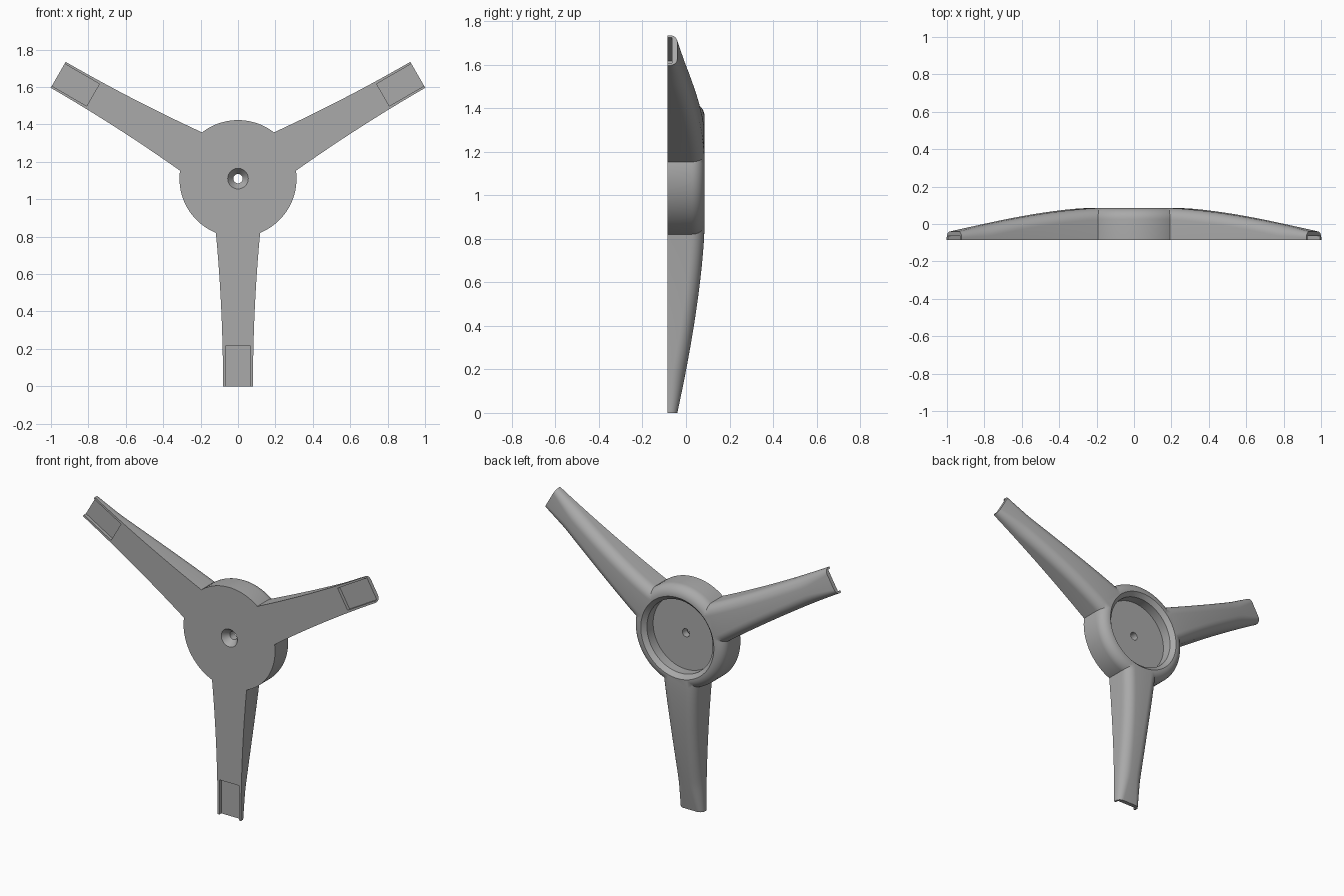
import bpy, bmesh, math
from mathutils import Matrix, Vector

if "Cube" in bpy.data.objects:
    bpy.data.objects.remove(bpy.data.objects["Cube"], do_unlink=True)

HUB_Z, ARM_LEN = 1.11, 1.11
FRONT, BACK = -0.085, 0.085
HUB_R, FILLET = 0.313, 0.06

grey = bpy.data.materials.new("matte grey")
grey.use_nodes = True
grey.diffuse_color = (0.4, 0.4, 0.4, 1)
grey.node_tree.nodes["Principled BSDF"].inputs["Base Color"].default_value = (0.4, 0.4, 0.4, 1)


def make_object(name, bm):
    bmesh.ops.recalc_face_normals(bm, faces=bm.faces)
    mesh = bpy.data.meshes.new(name)
    bm.to_mesh(mesh)
    bm.free()
    mesh.materials.append(grey)
    obj = bpy.data.objects.new(name, mesh)
    bpy.context.collection.objects.link(obj)
    return obj


def loft(name, rings):
    """Skin closed rings of points and cap both ends."""
    bm = bmesh.new()
    loops = [[bm.verts.new(p) for p in ring] for ring in rings]
    n = len(loops[0])
    for a, b in zip(loops, loops[1:]):
        for i in range(n):
            j = (i + 1) % n
            bm.faces.new((a[i], a[j], b[j], b[i]))
    bm.faces.new(loops[0])
    bm.faces.new(loops[-1])
    return make_object(name, bm)


def lathe(name, profile, steps):
    """Turn (radius, y) points about the hub axis."""
    angles = [2 * math.pi * i / steps for i in range(steps)]
    return loft(name, [[(r * math.cos(a), y, HUB_Z + r * math.sin(a)) for a in angles]
                       for r, y in profile])


def arc(cx, cy, r, start, end, steps=8):
    angles = [math.radians(start + (end - start) * i / steps) for i in range(steps + 1)]
    return [(cx + r * math.cos(a), cy + r * math.sin(a)) for a in angles]


def arm_ring(r):
    """Arm section with rounded back corners, tapering outward."""
    t = max(0, (r - 0.25) / (ARM_LEN - 0.25))
    half = 0.08 + 0.042 * (1 - t) ** 2
    top = BACK - 0.125 * t ** 1.5
    f = min(FILLET, (top - FRONT) * 0.75)
    section = [(half, FRONT)] + arc(half - f, top - f, f, 0, 90)
    section += arc(f - half, top - f, f, 90, 180) + [(-half, FRONT)]
    return [(x, y, HUB_Z - r) for x, y in section]


def combine(target, other, operation):
    mod = target.modifiers.new(operation.lower(), "BOOLEAN")
    mod.operation, mod.solver, mod.object = operation, "EXACT", other
    bpy.ops.object.select_all(action="DESELECT")
    bpy.context.view_layer.objects.active = target
    target.select_set(True)
    bpy.ops.object.modifier_apply(modifier=mod.name)
    bpy.data.objects.remove(other, do_unlink=True)


# Hub drum with a rounded back edge
body = lathe("three_arm_bracket",
             [(HUB_R, FRONT)] + arc(HUB_R - FILLET, BACK - FILLET, FILLET, 0, 90), 96)

# Three arms, each with an open-ended shallow pocket at the tip
centre = Vector((0, 0, HUB_Z))
for k in range(3):
    turn = (Matrix.Translation(centre) @ Matrix.Rotation(k * math.tau / 3, 4, "Y")
            @ Matrix.Translation(-centre))
    arm = loft("arm", [arm_ring(0.215 + (ARM_LEN - 0.215) * i / 24) for i in range(25)])
    arm.data.transform(turn)
    combine(body, arm, "UNION")
    pocket = loft("pocket_cutter", [[(x, y, z) for x, y in
                  ((-0.068, -0.2), (0.068, -0.2), (0.068, -0.065), (-0.068, -0.065))]
                  for z in (-0.1, 0.215)])
    pocket.data.transform(turn)
    combine(body, pocket, "DIFFERENCE")

# Round recess in the back with a bevelled mouth
combine(body, lathe("recess_cutter", [(0.225, 0), (0.225, 0.06), (0.25, BACK), (0.25, 0.2)], 96),
        "DIFFERENCE")

# Countersunk screw hole through the centre
combine(body, lathe("screw_cutter", [(0.055, -0.2), (0.055, FRONT), (0.025, -0.045),
                                     (0.025, 0.05)], 48), "DIFFERENCE")

# Smooth shading with sharp edges kept
bpy.ops.object.select_all(action="DESELECT")
body.select_set(True)
bpy.context.view_layer.objects.active = body
bpy.ops.object.shade_smooth_by_angle(angle=math.radians(30))
